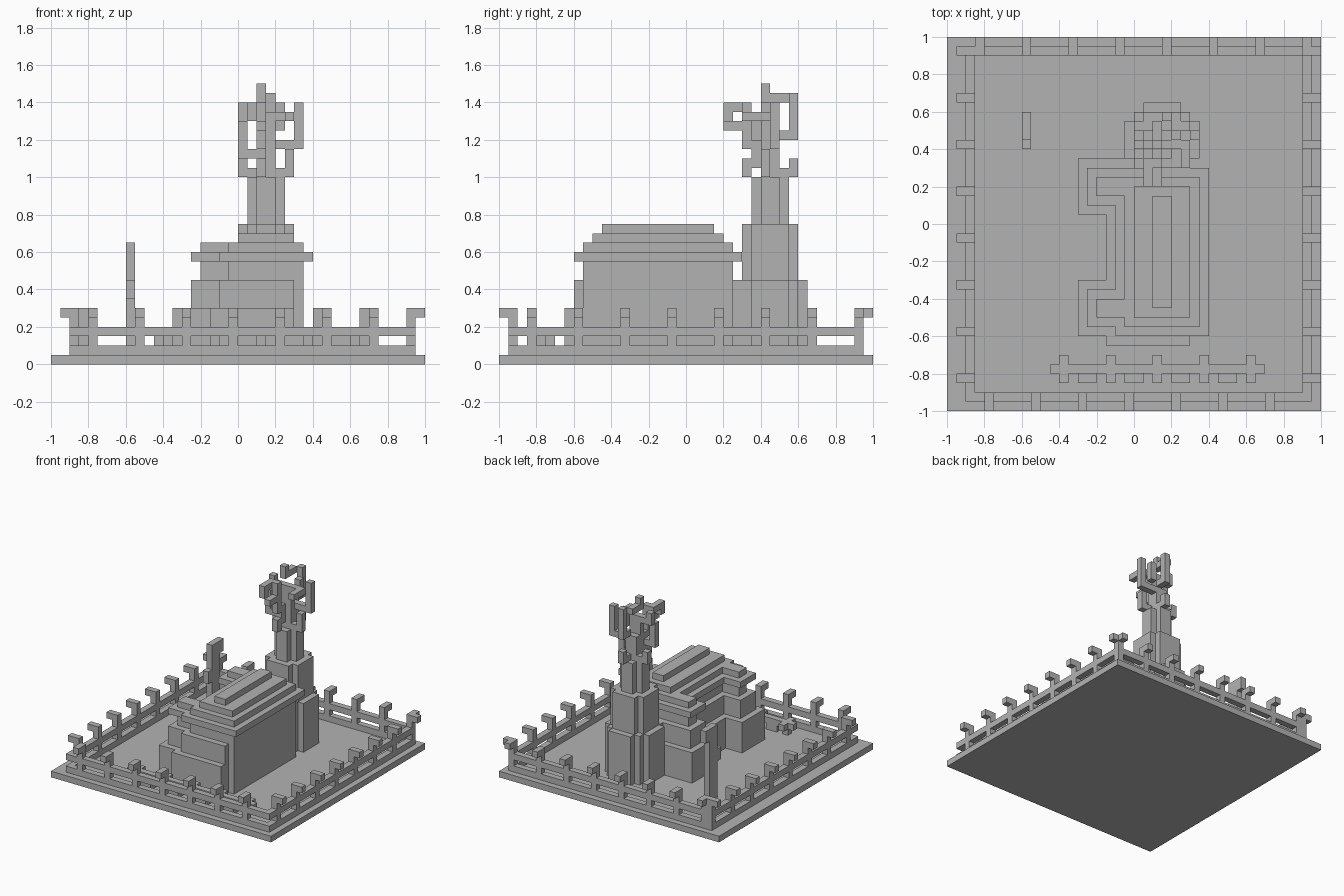
import bpy
import bmesh

cube = bpy.data.objects.get("Cube")
if cube:
    bpy.data.objects.remove(cube, do_unlink=True)

U = 0.05  # block size
stone = bpy.data.materials.new("grey_stone")
stone.use_nodes = True
GREY = (0.45, 0.45, 0.45, 1)
stone.diffuse_color = GREY
stone.node_tree.nodes["Principled BSDF"].inputs["Base Color"].default_value = GREY


def cells(*boxes):
    """Expand boxes (x0, x1, y0, y1, z0, z1), in block units, to a set of cells."""
    return {(x, y, z) for a, b, c, d, e, f in boxes
            for x in range(a, b) for y in range(c, d) for z in range(e, f)}


def path(*points):
    """Cells along a chain of straight runs between cell positions."""
    out = set()
    for p, q in zip(points, points[1:]):
        n = max(abs(i - j) for i, j in zip(p, q))
        for k in range(n + 1):
            out.add(tuple(round(i + (j - i) * k / n) for i, j in zip(p, q)))
    return out


def build(name, filled):
    """Skin a set of cells with outer faces only, then merge flat areas."""
    bm = bmesh.new()
    verts = {}

    def vert(p):
        if p not in verts:
            verts[p] = bm.verts.new([c * U for c in p])
        return verts[p]

    for cell in filled:
        for axis in range(3):
            for side in (0, 1):
                near = list(cell)
                near[axis] += 2 * side - 1
                if tuple(near) in filled:
                    continue
                b, c = (axis + 1) % 3, (axis + 2) % 3
                ring = []
                for i, j in ((0, 0), (1, 0), (1, 1), (0, 1)):
                    p = list(cell)
                    p[axis] += side
                    p[b] += i
                    p[c] += j
                    ring.append(vert(tuple(p)))
                bm.faces.new(ring if side else ring[::-1])
    bmesh.ops.dissolve_limit(bm, angle_limit=0.01, verts=bm.verts, edges=bm.edges)
    mesh = bpy.data.meshes.new(name)
    bm.to_mesh(mesh)
    bm.free()
    mesh.materials.append(stone)
    ob = bpy.data.objects.new(name, mesh)
    bpy.context.collection.objects.link(ob)


# Ground slab
build("ground_slab", cells((-20, 20, -20, 20, 0, 1)))

# Fence: two rails all round, posts with tips that hook outward
fence = set()
for z in (1, 3):
    fence |= cells((-18, 19, -19, -18, z, z + 1), (-18, 19, 18, 19, z, z + 1),
                   (-18, -17, -19, 19, z, z + 1), (18, 19, -19, 19, z, z + 1))
for x in range(-16, 15, 5):
    fence |= path((x, -19, 1), (x, -19, 5), (x, -20, 5))
for x in range(-17, 19, 5):
    fence |= path((x, 18, 1), (x, 18, 5), (x, 19, 5))
for y in range(-17, 19, 5):
    fence |= path((-18, y, 1), (-18, y, 5), (-19, y, 5))
    fence |= path((18, y, 1), (18, y, 5), (19, y, 5))
build("fence", fence)


# House: stepped walls, a main block and two side wings per level
def level(left, right, front, back, z0, z1, wing, half):
    boxes = [(left, right, front, back, z0, z1)]
    for middle in (4, -9):
        boxes.append((wing, right - 1, middle - half, middle + half, z0, z1))
    return cells(*boxes)


walls = level(-3, 6, -13, 6, 1, 6, -6, 3)
walls |= level(-2, 6, -12, 6, 6, 9, -5, 2)
walls |= level(-1, 7, -11, 5, 9, 11, -4, 1)
walls |= cells((0, 7, -11, 5, 1, 11))
build("house_walls", walls)

roof = level(-2, 8, -12, 6, 11, 12, -5, 2)
roof |= level(-1, 7, -11, 5, 12, 13, -4, 1)
roof |= cells((0, 6, -10, 4, 13, 14), (2, 4, -9, 3, 14, 15))
build("house_roof", roof)

# Chimney tower: round-cornered tiers that narrow upward
build("tower_base", cells((1, 5, 5, 13, 1, 9), (0, 6, 6, 12, 1, 9), (-1, 7, 7, 11, 1, 9)))
build("tower_middle", cells((1, 5, 6, 12, 9, 15), (0, 6, 7, 11, 9, 15)))
build("tower_shaft", cells((1, 5, 8, 10, 15, 20), (2, 4, 7, 11, 15, 20)))

# Curling plume above the shaft
plume = cells((2, 4, 8, 10, 20, 24))
plume |= path((2, 9, 20), (0, 9, 20), (0, 9, 21))
plume |= path((3, 8, 20), (5, 8, 20), (5, 8, 22))
plume |= path((2, 8, 21), (2, 6, 21), (2, 6, 20))
plume |= path((3, 9, 20), (3, 11, 20), (3, 11, 21))
plume |= path((2, 8, 23), (2, 6, 23), (2, 6, 25), (2, 4, 25))
plume |= path((2, 6, 25), (2, 6, 27), (1, 6, 27), (1, 4, 27), (1, 4, 26))
plume |= path((3, 9, 23), (3, 11, 24), (3, 11, 28), (2, 10, 28), (2, 8, 28), (2, 8, 29))
plume |= path((2, 8, 24), (2, 8, 26), (0, 8, 26), (0, 8, 27))
plume |= path((2, 7, 22), (0, 7, 22), (0, 7, 25))
plume |= path((3, 9, 23), (6, 9, 23), (6, 9, 27))
plume |= path((3, 8, 24), (3, 8, 26), (5, 8, 26), (5, 6, 26))
plume |= path((4, 9, 25), (4, 9, 27))
build("plume", plume)

# Garden row: plus-shaped plants on short stems joined by low leaves
garden = set()
for x in range(-8, 13, 5):
    garden |= path((x, -16, 1), (x, -16, 2))
    garden |= path((x - 1, -16, 2), (x + 1, -16, 2)) | path((x, -17, 2), (x, -15, 2))
    if x < 12:
        garden |= path((x + 2, -16, 2), (x + 3, -16, 2))
        garden |= path((x + 2, -17, 1), (x + 3, -17, 1))
        garden |= path((x + 2, -16, 1), (x + 3, -16, 1))
build("garden_row", garden)

# Standing post with a hooked head and a side arm
build("yard_post", cells((-12, -11, 9, 11, 1, 11), (-12, -11, 9, 12, 11, 13),
                         (-12, -11, 8, 9, 7, 9)))
